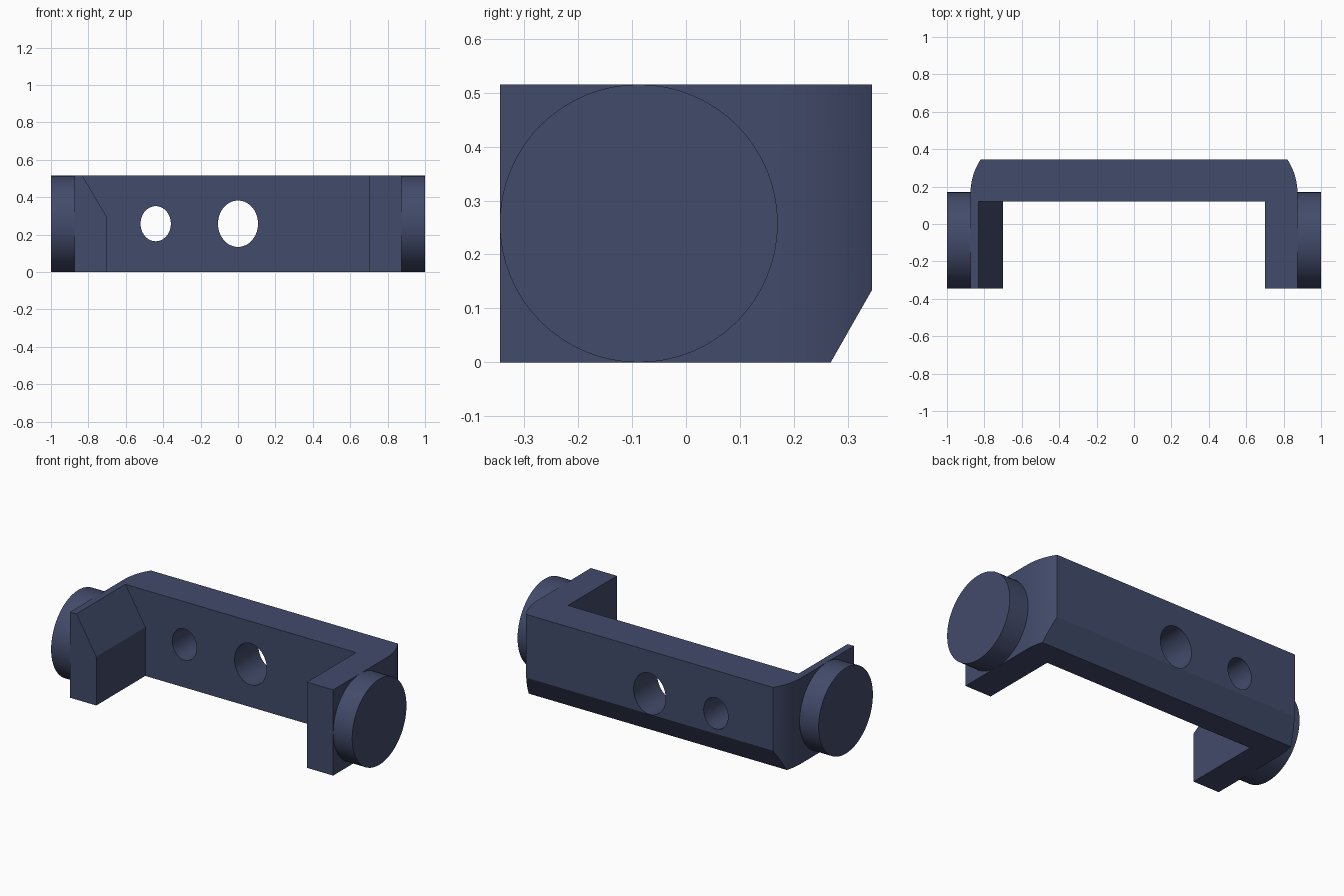
import bpy, bmesh, math
from mathutils import Matrix, Vector

if "Cube" in bpy.data.objects:
    bpy.data.objects.remove(bpy.data.objects["Cube"])

H = 0.515                      # overall height
R = H / 2                      # end disc radius

mat = bpy.data.materials.new("navy_blue")
mat.diffuse_color = (0.055, 0.07, 0.145, 1)
mat.use_nodes = True
mat.node_tree.nodes["Principled BSDF"].inputs["Base Color"].default_value = mat.diffuse_color


def prism(name, pts, start, depth):
    """Extrude a closed list of 3D points along a vector."""
    bm = bmesh.new()
    face = bm.faces.new([bm.verts.new(Vector(p) + Vector(start)) for p in pts])
    ext = bmesh.ops.extrude_face_region(bm, geom=[face])
    verts = [v for v in ext["geom"] if isinstance(v, bmesh.types.BMVert)]
    bmesh.ops.translate(bm, verts=verts, vec=depth)
    bmesh.ops.recalc_face_normals(bm, faces=bm.faces)
    mesh = bpy.data.meshes.new(name)
    bm.to_mesh(mesh)
    bm.free()
    ob = bpy.data.objects.new(name, mesh)
    bpy.context.collection.objects.link(ob)
    mesh.materials.append(mat)
    return ob


def ellipse(a, b, n=64):
    return [(a * math.cos(2 * math.pi * i / n), b * math.sin(2 * math.pi * i / n))
            for i in range(n)]


def cut(target, cutter):
    mod = target.modifiers.new(cutter.name, 'BOOLEAN')
    mod.operation, mod.solver, mod.object = 'DIFFERENCE', 'EXACT', cutter
    bpy.context.view_layer.objects.active = target
    bpy.ops.object.modifier_apply(modifier=mod.name)
    bpy.data.objects.remove(cutter)


def smooth(ob):
    bpy.ops.object.select_all(action='DESELECT')
    ob.select_set(True)
    bpy.context.view_layer.objects.active = ob
    bpy.ops.object.shade_smooth_by_angle(angle=math.radians(25))


# U-shaped bracket: right half of the plan, with rounded rear shoulder, mirrored
dx, dy = 0.054, 0.18
rad = (dx * dx + dy * dy) / (2 * dx)
sweep = math.asin(dy / rad)
half = [(0.70, 0.12), (0.70, -0.345), (0.874, -0.345)]
half += [(0.874 - rad + rad * math.cos(sweep * i / 8),
          0.165 + rad * math.sin(sweep * i / 8)) for i in range(9)]
plan = half + [(-x, y) for x, y in reversed(half)]
bracket = prism("bracket", [(x, y, 0) for x, y in plan], (0, 0, 0), (0, 0, H))

# Bevel along the lower rear edge
cut(bracket, prism("rear_bevel_cutter",
                   [(0, 0.268, 0), (0, 0.345, 0.135), (0, 0.402, 0.235),
                    (0, 0.5, -0.1), (0, 0.211, -0.1)], (-1.2, 0, 0), (2.4, 0, 0)))

# Sloped inner top of the left arm
k = (0.705 - 0.832) / (H - 0.30)
cut(bracket, prism("arm_slope_cutter",
                   [(-0.70, 0, 0.292), (-0.832, 0, H), (-0.832 + 0.1 * k, 0, H + 0.1),
                    (-0.60, 0, H + 0.1), (-0.60, 0, 0.292 + 0.1 * k)],
                   (0, -0.5, 0), (0, 0.62, 0)))

# Two through holes in the crossbar
for x, a, b in ((0, 0.107, 0.124), (-0.44, 0.081, 0.094)):
    cut(bracket, prism("hole_cutter", [(u, 0, v) for u, v in ellipse(a, b)],
                       (x, -0.1, 0.258), (0, 0.7, 0)))
smooth(bracket)

# Round discs on the outside of each arm
for side, name in ((-1, "left_disc"), (1, "right_disc")):
    disc = prism(name, [(0, u, v) for u, v in ellipse(R, R)],
                 (side * 0.87, -0.345 + R, R), (side * 0.13, 0, 0))
    smooth(disc)
